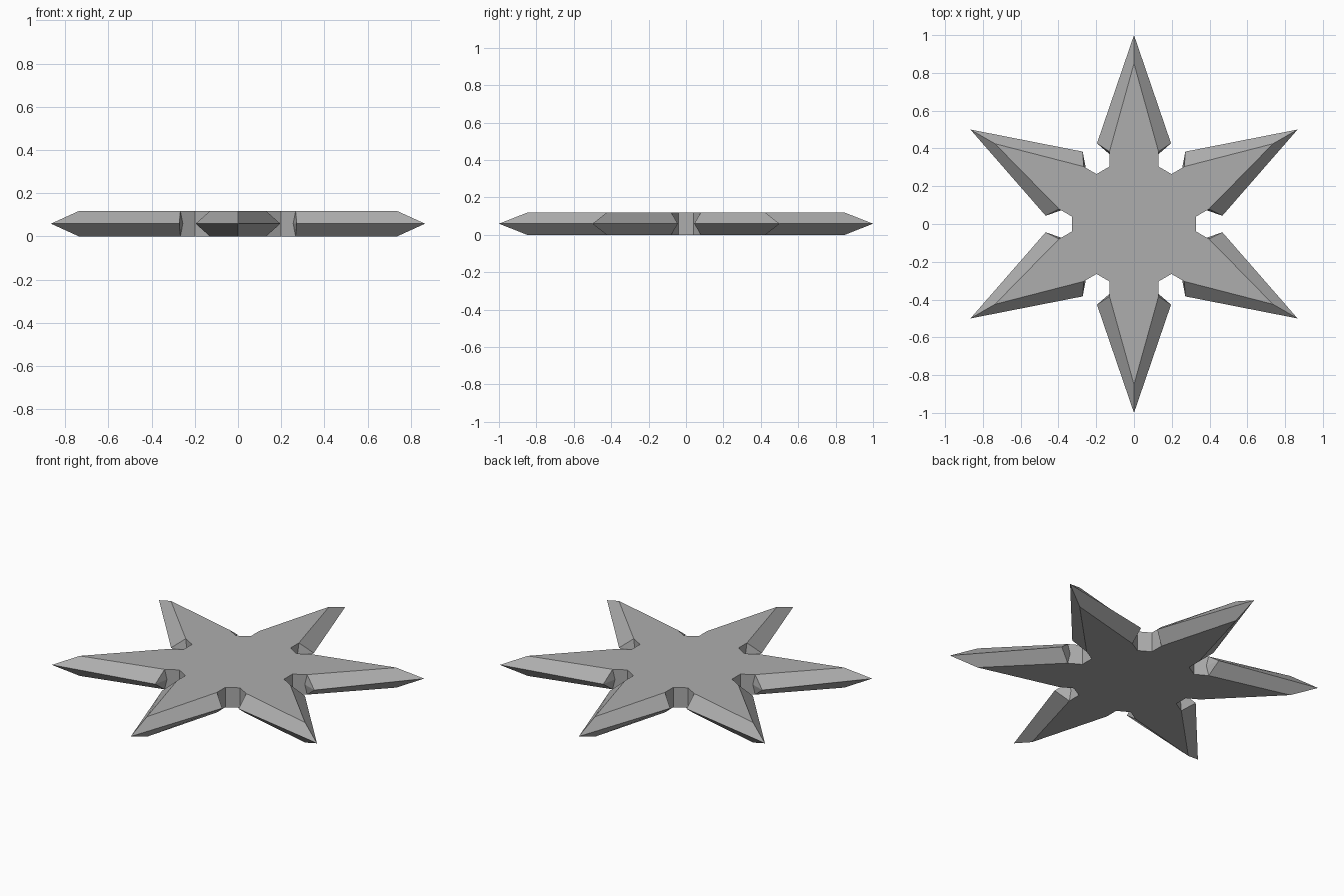
import bpy, bmesh
from math import pi
from mathutils import Matrix, Vector

if "Cube" in bpy.data.objects:
    bpy.data.objects.remove(bpy.data.objects["Cube"])

HEIGHT = 0.118
ARMS = 6

# Plain steel material
steel = bpy.data.materials.new("steel_grey")
steel.use_nodes = True
colour = (0.42, 0.42, 0.42, 1)
steel.diffuse_color = colour
steel.node_tree.nodes["Principled BSDF"].inputs["Base Color"].default_value = colour

# Half an arm: notch, neck, barb, tip; the flat faces are narrower than the edge
flat_half = [(0.13, 0.304), (0.13, 0.383), (0.13, 0.383), (0, 0.85)]
edge_half = [(0.13, 0.304), (0.13, 0.37), (0.196, 0.427), (0, 1)]


def star_ring(bm, half, z):
    """Mirror half an arm and repeat it round the centre."""
    arm = half + [(-x, y) for x, y in reversed(half[:-1])]
    ring = []
    for i in range(ARMS):
        turn = Matrix.Rotation(i * 2 * pi / ARMS, 4, "Z")
        ring += [bm.verts.new(turn @ Vector((x, y, z))) for x, y in arm]
    return ring


# Flat star body with bevelled blades
bm = bmesh.new()
bottom = star_ring(bm, flat_half, 0)
middle = star_ring(bm, edge_half, HEIGHT / 2)
top = star_ring(bm, flat_half, HEIGHT)
for low, high in ((bottom, middle), (middle, top)):
    for i in range(len(low)):
        j = (i + 1) % len(low)
        bm.faces.new((low[i], low[j], high[j], high[i]))
bm.faces.new(top)
bm.faces.new(bottom[::-1])

# Close the barbs, where the flat outline has doubled corners
bmesh.ops.remove_doubles(bm, verts=bm.verts[:], dist=0.0001)
bmesh.ops.recalc_face_normals(bm, faces=bm.faces[:])

mesh = bpy.data.meshes.new("throwing_star")
bm.to_mesh(mesh)
bm.free()
mesh.materials.append(steel)
star = bpy.data.objects.new("throwing_star", mesh)
bpy.context.collection.objects.link(star)
